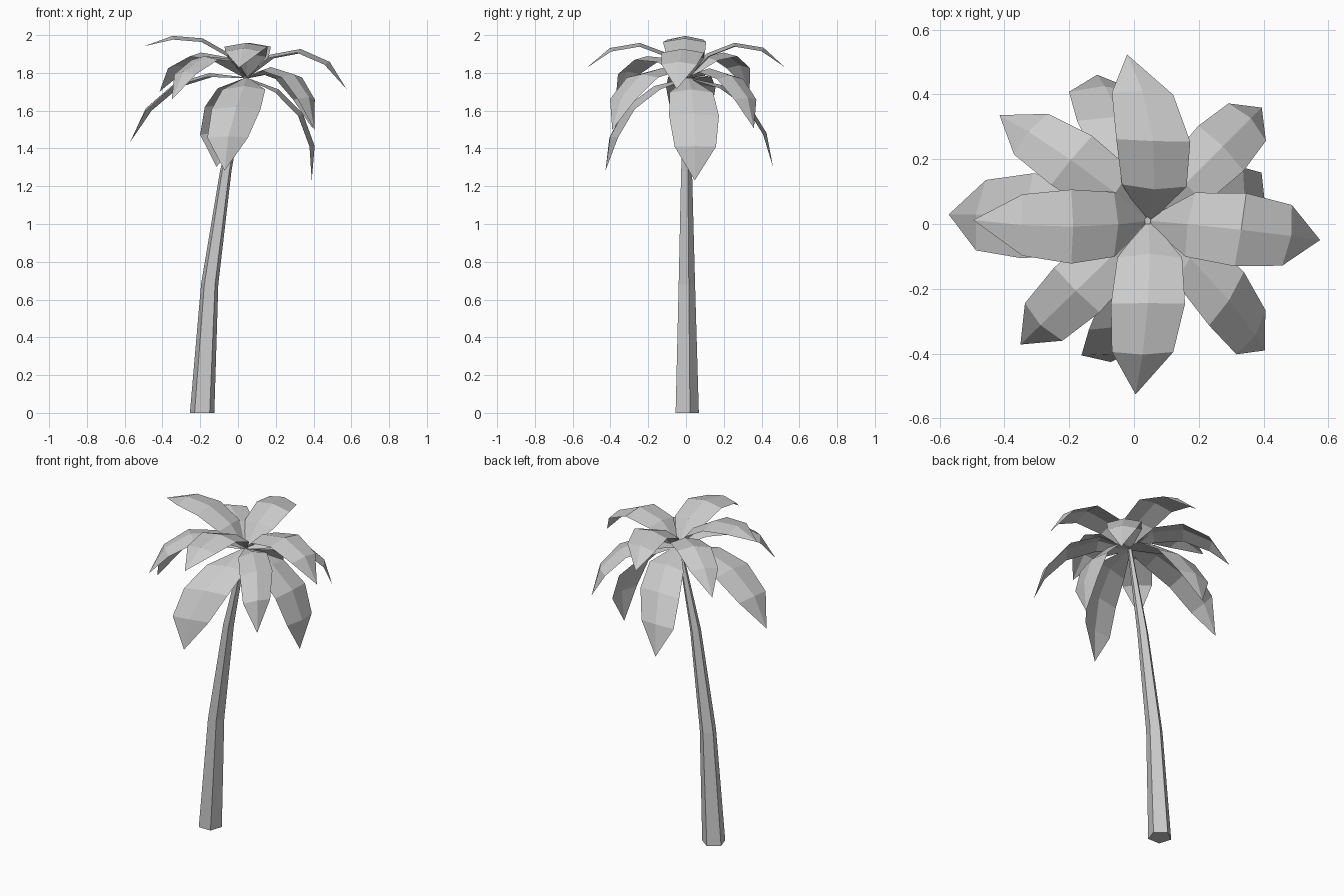
import bpy, bmesh
from math import sin, cos, radians, pi
from mathutils import Vector

cube = bpy.data.objects.get("Cube")
if cube:
    bpy.data.objects.remove(cube, do_unlink=True)

grey = bpy.data.materials.new("plain_grey")
grey.use_nodes = True
colour = (0.6, 0.6, 0.6, 1)
grey.diffuse_color = colour
grey.node_tree.nodes["Principled BSDF"].inputs["Base Color"].default_value = colour

CROWN = Vector((0.045, 0.01, 1.775))


def make_object(name, bm):
    mesh = bpy.data.meshes.new(name)
    bm.to_mesh(mesh)
    bm.free()
    mesh.materials.append(grey)
    obj = bpy.data.objects.new(name, mesh)
    bpy.context.collection.objects.link(obj)
    return obj


def lerp(a, b, t):
    return a + (b - a) * t


# Curved, tapering five-sided trunk: x, y, z, radius of each ring
def make_trunk(rings, sides=5):
    bm = bmesh.new()
    loops = []
    for x, y, z, r in rings:
        angles = [pi / 2 + 2 * pi * i / sides for i in range(sides)]
        loops.append([bm.verts.new((x + r * cos(a), y + r * sin(a), z)) for a in angles])
    for low, high in zip(loops, loops[1:]):
        for i in range(sides):
            j = (i + 1) % sides
            bm.faces.new((low[i], low[j], high[j], high[i]))
    bm.faces.new(loops[0][::-1])
    bm.faces.new(loops[-1])
    make_object("trunk", bm)


# Arching leaf with a raised midrib; heading and pitch turn evenly to the tip,
# while the blade stays square to its facing direction
def make_frond(name, length, width, heading, facing, pitch):
    bm = bmesh.new()
    half_widths = (0.012, 0.098, 0.112, 0.093)
    point = CROWN.copy()
    face = radians(facing)
    rows = []
    for i, half in enumerate(half_widths):
        t = i / 3
        turn, tilt = radians(lerp(*heading, t)), radians(lerp(*pitch, t))
        bend = radians(lerp(*pitch, max(t - 1 / 6, 0)))
        side = Vector((-sin(face), cos(face), 0)) * half * width
        up = Vector((-sin(bend) * cos(face), -sin(bend) * sin(face), cos(bend)))
        drop = up * (0.02 if i else 0.004)
        rows.append([bm.verts.new(p) for p in
                     (point + side - drop, point, point - side - drop)])
        step = Vector((cos(tilt) * cos(turn), cos(tilt) * sin(turn), sin(tilt)))
        point = point + step * length / 4
    for near, far in zip(rows, rows[1:]):
        for k in range(2):
            bm.faces.new((near[k], near[k + 1], far[k + 1], far[k]))
    tip = bm.verts.new(point)
    for k in range(2):
        bm.faces.new((rows[-1][k], rows[-1][k + 1], tip))
    make_object(name, bm)


make_trunk([(-0.19, 0, 0, 0.068), (-0.15, 0, 0.68, 0.048),
            (-0.065, 0, 1.28, 0.032), (0.042, 0.01, 1.79, 0.012)])

# Each frond: place, length, heading root to tip, facing, pitch root to tip
tiers = {
    "upper": (1.02, [
        ("left", 0.68, (-5, -8), -9, (45, -58)),
        ("right", 0.64, (187, 174), 180, (54, -20)),
        ("back", 0.64, (80, 113), 88, (52, -40)),
        ("front", 0.65, (-88, -100), -90, (51, -40))]),
    "middle": (0.88, [
        ("back_right", 0.69, (140, 150), 140, (39, -54)),
        ("back_left", 0.675, (45, 45), 45, (17, -74)),
        ("front_right", 0.69, (-136, -136), -135, (36, -60)),
        ("front_left", 0.725, (-42, -58), -33, (18, -72))]),
    "lower": (1.18, [
        ("left", 0.73, (6, 6), -4, (-20, -95)),
        ("right", 0.79, (177, 180), 172, (7, -65)),
        ("back", 0.74, (102, 124), 90, (-12, -77)),
        ("front", 0.74, (-94, -128), -78, (-14, -80))]),
}
for tier, (width, fronds) in tiers.items():
    for place, length, heading, facing, pitch in fronds:
        make_frond(f"{tier}_{place}_frond", length, width, heading, facing, pitch)
